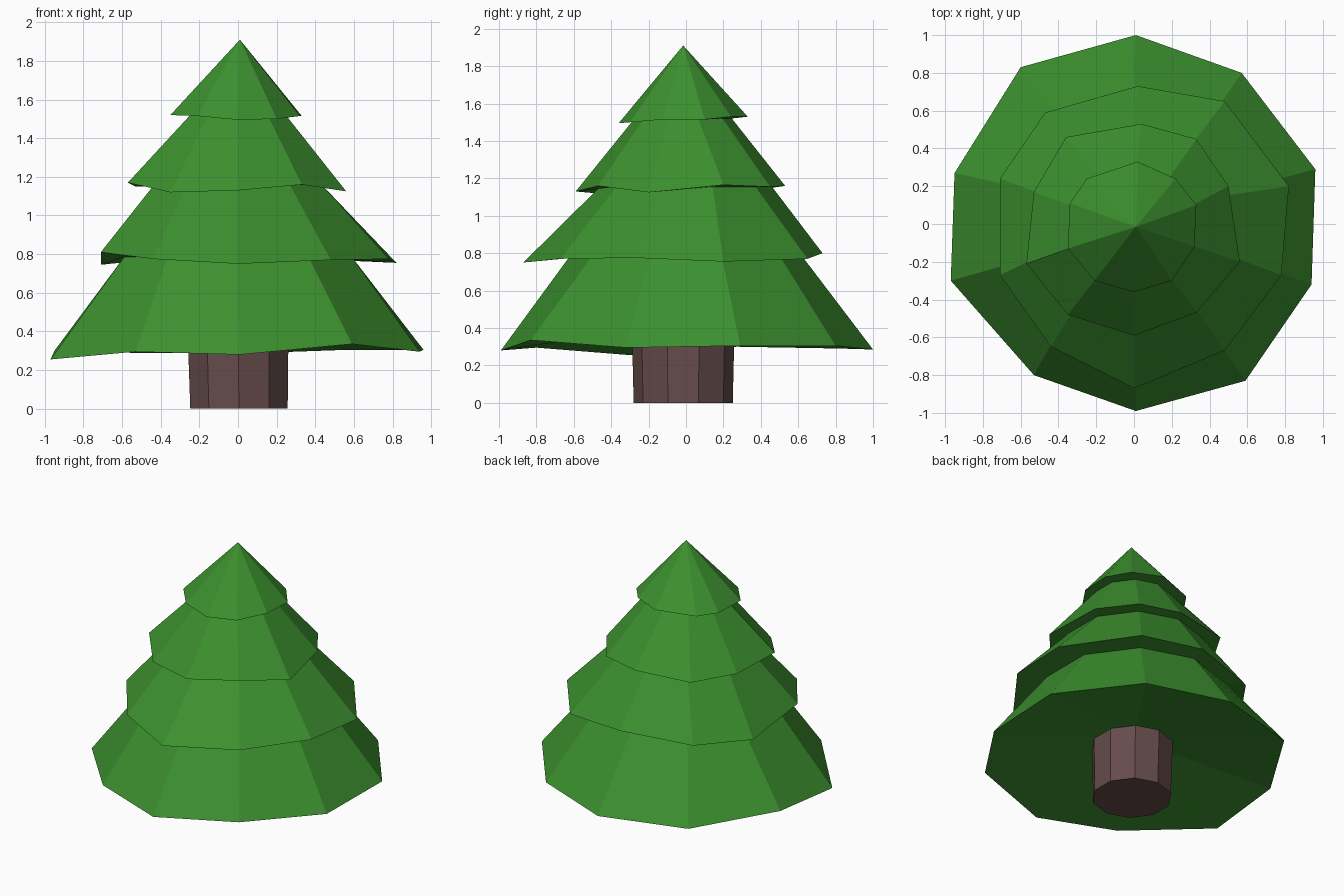
import bpy, bmesh
from math import cos, sin, pi

if "Cube" in bpy.data.objects:
    bpy.data.objects.remove(bpy.data.objects["Cube"])

SIDES = 10


def material(name, color):
    m = bpy.data.materials.new(name)
    m.diffuse_color = (*color, 1)
    m.use_nodes = True
    m.node_tree.nodes["Principled BSDF"].inputs["Base Color"].default_value = m.diffuse_color
    return m


def ring(r, z, cx=0.0, cy=0.0):
    # Regular ring, clockwise from the back (+y)
    return [(cx + r * sin(2 * pi * i / SIDES), cy + r * cos(2 * pi * i / SIDES), z)
            for i in range(SIDES)]


def skin(name, rings, mat, apex=None):
    # Bridges successive rings, caps the bottom, then closes with a cap or an apex
    bm = bmesh.new()
    loops = [[bm.verts.new(p) for p in pts] for pts in rings]
    for a, b in zip(loops, loops[1:]):
        for i in range(SIDES):
            j = (i + 1) % SIDES
            bm.faces.new((a[i], a[j], b[j], b[i]))
    bm.faces.new(loops[0])
    if apex:
        tip = bm.verts.new(apex)
        for i in range(SIDES):
            bm.faces.new((loops[-1][i], loops[-1][(i + 1) % SIDES], tip))
    else:
        bm.faces.new(loops[-1])
    bmesh.ops.recalc_face_normals(bm, faces=bm.faces)
    me = bpy.data.meshes.new(name)
    bm.to_mesh(me)
    bm.free()
    me.materials.append(mat)
    ob = bpy.data.objects.new(name, me)
    bpy.context.collection.objects.link(ob)
    return ob


green = material("needles", (0.045, 0.28, 0.028))
brown = material("bark", (0.13, 0.072, 0.068))

# Irregular branch rims, bottom to top, clockwise from the back
rim_1 = [(.01, 1.0, .285), (.57, .80, .305), (.96, .29, .305), (.94, -.32, .295),
         (.59, -.83, .335), (.01, -.99, .28), (-.53, -.80, .295), (-.97, -.30, .255),
         (-.95, .27, .30), (-.60, .83, .29)]
rim_2 = [(.02, .73, .80), (.48, .65, .77), (.82, .20, .755), (.78, -.27, .775),
         (.48, -.67, .77), (0, -.87, .75), (-.44, -.65, .775), (-.71, -.27, .81),
         (-.71, .24, .745), (-.47, .59, .77)]
rim_3 = [(.04, .53, 1.16), (.33, .45, 1.155), (.50, .20, 1.165), (.56, -.20, 1.125),
         (.33, -.47, 1.16), (0, -.59, 1.13), (-.35, -.48, 1.12), (-.57, -.21, 1.17),
         (-.53, .17, 1.15), (-.36, .46, 1.15)]
rim_4 = [(.02, .33, 1.53), (.22, .24, 1.53), (.33, .10, 1.515), (.32, -.12, 1.515),
         (.20, -.30, 1.50), (0, -.36, 1.495), (-.21, -.30, 1.515), (-.35, -.13, 1.52),
         (-.34, .11, 1.52), (-.25, .24, 1.52)]

# Foliage: zigzag skin of rims and tucked-in necks up to the tip
skin("foliage",
     [ring(.24, .40), rim_1, ring(.62, .785), rim_2, ring(.46, 1.155), rim_3,
      ring(.26, 1.52, 0, -.015), rim_4],
     green, apex=(.01, -.015, 1.91))

# Trunk
skin("trunk", [ring(.265, 0, .005, -.015), ring(.275, .42, 0, -.015)], brown)
